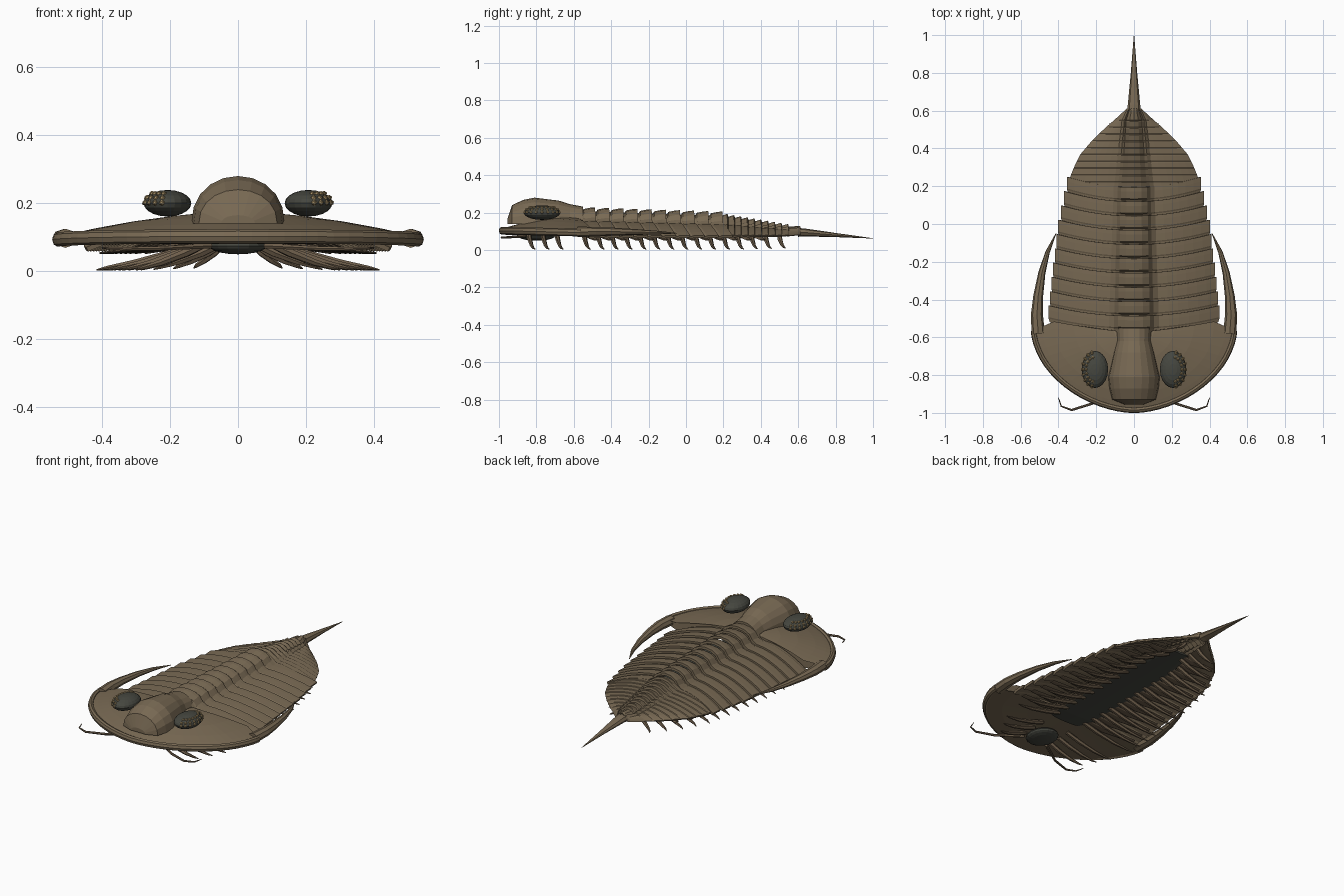
import bpy, bmesh, math
from mathutils import Vector, Matrix

if "Cube" in bpy.data.objects:
    bpy.data.objects.remove(bpy.data.objects["Cube"])


def material(name, rgb):
    m = bpy.data.materials.new(name)
    m.diffuse_color = (*rgb, 1)
    m.use_nodes = True
    m.node_tree.nodes["Principled BSDF"].inputs["Base Color"].default_value = m.diffuse_color
    return m


SHELL = material("shell", (0.19, 0.143, 0.088))
LIMB = material("limb", (0.16, 0.115, 0.072))
DARK = material("dark", (0.06, 0.062, 0.05))
LENS = material("lens", (0.4, 0.29, 0.14))


def finish(name, bm, mat, recalc=True):
    if recalc:
        bmesh.ops.recalc_face_normals(bm, faces=bm.faces)
    me = bpy.data.meshes.new(name)
    bm.to_mesh(me)
    bm.free()
    me.materials.append(mat)
    ob = bpy.data.objects.new(name, me)
    bpy.context.collection.objects.link(ob)
    return ob


def grid(bm, rows, wrap=False, caps=False):
    """Skin rows of points; wrap closes each row into a ring."""
    vs = [[bm.verts.new(p) for p in r] for r in rows]
    n = len(rows[0])
    for a, b in zip(vs, vs[1:]):
        for j in range(n if wrap else n - 1):
            k = (j + 1) % n
            bm.faces.new((a[j], a[k], b[k], b[j]))
    if caps:
        bm.faces.new(vs[0])
        bm.faces.new(vs[-1])


def tube(bm, pts, radii, sides=6, flat=1.0):
    pts = [Vector(p) for p in pts]
    rings = []
    for i, p in enumerate(pts):
        d = (pts[min(i + 1, len(pts) - 1)] - pts[max(i - 1, 0)]).normalized()
        u = d.cross(Vector((0, 0, 1))).normalized()
        w = u.cross(d)
        rings.append([p + (u * math.cos(t) + w * math.sin(t) * flat) * radii[i]
                      for t in (2 * math.pi * k / sides for k in range(sides))])
    grid(bm, rings, True, True)


def ellipsoid(bm, c, s, u=16, v=10):
    bmesh.ops.create_uvsphere(bm, u_segments=u, v_segments=v, radius=1,
                              matrix=Matrix.Translation(c) @ Matrix.Diagonal((*s, 1)))


def interp(table, y):
    for (y0, a), (y1, b) in zip(table, table[1:]):
        if y <= y1:
            return a + (b - a) * max(0, (y - y0) / (y1 - y0))
    return table[-1][1]


def mirrored(p, s):
    return (p[0] * s, p[1], p[2])


# Head shield: dome from rear centre to outline, rear edge bowed back at the cheeks
def outline(a, t=1.0):
    c, s = math.cos(a), math.sin(a)
    x = 0.53 * t * math.copysign(abs(c) ** 1.12, c)
    bow = interp([(0, 0), (0.1, 0), (0.25, 0.018), (0.43, 0.05), (0.49, 0.02), (0.53, 0)], abs(x))
    return (x, -0.565 - 0.42 * t * max(s, 0) ** 1.12 + bow * max(0, 1 - 2.5 * s))


angles = [math.pi * k / 32 for k in range(33)]
rows = []
for t in (0.02, 0.2, 0.4, 0.6, 0.8, 0.92, 1.0):
    rows.append([(*outline(a, t), 0.10 + 0.013 * math.sin(a) + 0.068 * (1 - t ** 2)) for a in angles])
for t, z in ((1.0, 0.082), (0.8, 0.08), (0.5, 0.09), (0.02, 0.10)):
    rows.append([(*outline(a, t), z) for a in angles])
bm = bmesh.new()
grid(bm, rows)
for j in (0, 32):
    bm.verts.ensure_lookup_table()
    bm.faces.new([bm.verts[r * 33 + j] for r in range(len(rows))])
finish("head_shield", bm, SHELL)

# Raised rim around the head
bm = bmesh.new()
tube(bm, [(*outline(a), 0.093 + 0.01 * math.sin(a)) for a in angles], [0.016] * 33, 8, 1.3)
finish("head_rim", bm, SHELL)

# Central head lobe
rows = []
for y, hw, top in ((-0.955, 0.05, 0.165), (-0.93, 0.115, 0.24), (-0.87, 0.13, 0.268), (-0.81, 0.137, 0.28),
                   (-0.68, 0.108, 0.264), (-0.62, 0.092, 0.245), (-0.55, 0.094, 0.232)):
    rows.append([(hw * math.cos(a), y, 0.14 + (top - 0.14) * math.sin(a) ** 0.9)
                 for a in (math.pi * k / 10 for k in range(10))] + [(-hw, y, 0.14)])
bm = bmesh.new()
grid(bm, rows, True, True)
finish("head_lobe", bm, SHELL)

# Eyes, lenses, cheek spines and antennae
for side, s in (("right", 1), ("left", -1)):
    bm = bmesh.new()
    c = Vector((0.207 * s, -0.77, 0.2))
    ellipsoid(bm, c, (0.07, 0.098, 0.039), 20, 10)
    finish(side + "_eye", bm, DARK)
    bm = bmesh.new()
    for el in (2, 24, 46):
        for k in range(9):
            az, e = math.radians(-76 + 19 * k), math.radians(el)
            p = c + Vector((s * 0.067 * math.cos(az) * math.cos(e),
                            0.095 * math.sin(az) * math.cos(e), 0.038 * math.sin(e)))
            bmesh.ops.create_icosphere(bm, subdivisions=1, radius=0.009, matrix=Matrix.Translation(p))
    finish(side + "_eye_lenses", bm, LENS)
    bm = bmesh.new()
    path = [(0.507, -0.58, 0.097), (0.514, -0.48, 0.098), (0.507, -0.38, 0.098),
            (0.488, -0.26, 0.096), (0.458, -0.15, 0.093), (0.413, -0.05, 0.09)]
    tube(bm, [mirrored(p, s) for p in path], [0.035, 0.032, 0.026, 0.019, 0.012, 0.002], 8, 0.8)
    finish(side + "_cheek_spine", bm, SHELL)
    bm = bmesh.new()
    path = [(0.08, -0.86, 0.075), (0.22, -0.95, 0.068), (0.33, -0.985, 0.066),
            (0.385, -0.965, 0.068), (0.4, -0.92, 0.07)]
    tube(bm, [mirrored(p, s) for p in path], [0.009, 0.007, 0.006, 0.004, 0.002], 6)
    finish(side + "_antenna", bm, LIMB)


# Cross-section shared by body segments and tail shield
def section(y, hw, axis, top, base, edge, sweep=0.0, lift=0.0):
    axis = min(axis, 0.65 * hw)
    half = [(0, top + lift), (0.45 * axis, top - 0.006 + lift), (0.8 * axis, top - 0.024 + lift),
            (axis, base + 0.012 + lift * 0.6), (1.25 * axis, base)]
    x0 = 1.25 * axis
    for k in range(1, 7):
        f = k / 6
        half.append((x0 + (hw - x0) * f, base - (base - edge) * f ** 1.8))
    pts = [(x, y + sweep * (x / hw) ** 2, z + lift * 0.5) for x, z in half]
    return [mirrored(p, -1) for p in reversed(pts[1:])] + pts


def shell(name, rows, thick):
    bm = bmesh.new()
    grid(bm, rows)
    ob = finish(name, bm, SHELL, False)
    m = ob.modifiers.new("thickness", "SOLIDIFY")
    m.thickness, m.offset = thick, -1


WIDTH = [(-0.5, 0.452), (-0.3, 0.43), (-0.05, 0.402), (0.2, 0.35), (0.25, 0.338), (0.3, 0.318),
         (0.37, 0.283), (0.45, 0.215), (0.52, 0.14), (0.58, 0.07), (0.62, 0.03)]
PITCH = 0.0757

# Ten overlapping body segments
for i in range(10):
    y = -0.57 + PITCH * i
    hw, ax, top = interp(WIDTH, y + 0.065), 0.105 - 0.002 * i, 0.219 - 0.0025 * i
    rows = [section(y + dy, hw - 0.006 * (dy < 0), ax, top, 0.155 - 0.002 * i, 0.076, 0.055, lift)
            for dy, lift in ((-0.005, -0.011), (0.015, -0.007), (0.022, 0.0), (0.06, 0.005), (0.083, 0.006))]
    shell("body_segment_%d" % (i + 1), rows, 0.014)

# Tail shield with stepped ribs
rows = []
ys = [0.19 + 0.036 * k for k in range(11)] + [0.615]
for y0, y1 in zip(ys, ys[1:]):
    for y, lift in ((y0, -0.003), (y0 + (y1 - y0) * 0.8, 0.006), (y1 - 0.003, 0.005)):
        f = (y - 0.19) / 0.425
        rows.append(section(y, interp(WIDTH, y), 0.085 - 0.04 * f, 0.188 - 0.07 * f,
                            0.14 - 0.04 * f, 0.078, 0, lift))
shell("tail_shield", rows, 0.012)

# Tail spine
bm = bmesh.new()
tube(bm, [(0, 0.6, 0.094), (0, 0.63, 0.094), (0, 0.8, 0.08), (0, 1.0, 0.062)],
     [0.036, 0.033, 0.017, 0.001], 8, 0.65)
finish("tail_spine", bm, SHELL)

# Belly plate and mouth plate
bm = bmesh.new()
tube(bm, [(0, -0.6, 0.092), (0, -0.5, 0.09), (0, 0.15, 0.09), (0, 0.4, 0.088)],
     [0.1, 0.15, 0.13, 0.06], 8, 0.1)
finish("belly_plate", bm, DARK)
bm = bmesh.new()
ellipsoid(bm, Vector((0, -0.8, 0.075)), (0.085, 0.1, 0.025))
finish("mouth_plate", bm, DARK)

# Paired walking legs with gill blades above them
leg_rows = [(-0.84, 0.30), (-0.765, 0.34), (-0.69, 0.38)]
for k in range(15):
    y = -0.545 + 0.0745 * k
    leg_rows.append((y, 0.92 * interp(WIDTH, y) if y < 0.2 else max(0.13, 0.9 * interp(WIDTH, y + 0.03))))
for n, (y, tip) in enumerate(leg_rows):
    for side, s in (("right", 1), ("left", -1)):
        root = 0.09 if y < 0.3 else 0.045
        L, up = tip - root, 0.01 * max(0, 1 - tip / 0.3)
        path = [(root, y, 0.085), (root + 0.3 * L, y + 0.005, 0.055), (root + 0.65 * L, y + 0.014, 0.026 + up),
                (root + 0.9 * L, y + 0.024, 0.011 + up), (tip, y + 0.034, 0.004 + up)]
        bm = bmesh.new()
        tube(bm, [mirrored(p, s) for p in path], [0.013, 0.013, 0.01, 0.006, 0.002], 6)
        finish("%s_leg_%d" % (side, n + 1), bm, LIMB)
        if n > 2 and y < 0.42:
            bm = bmesh.new()
            w = 0.9 * interp(WIDTH, y + 0.06)
            path = [(root, y + 0.02, 0.09), (root + 0.4 * (w - root), y + 0.03, 0.072),
                    (w, y + 0.06, 0.054)]
            tube(bm, [mirrored(p, s) for p in path], [0.012, 0.03, 0.016], 6, 0.2)
            finish("%s_gill_%d" % (side, n + 1), bm, LIMB)
